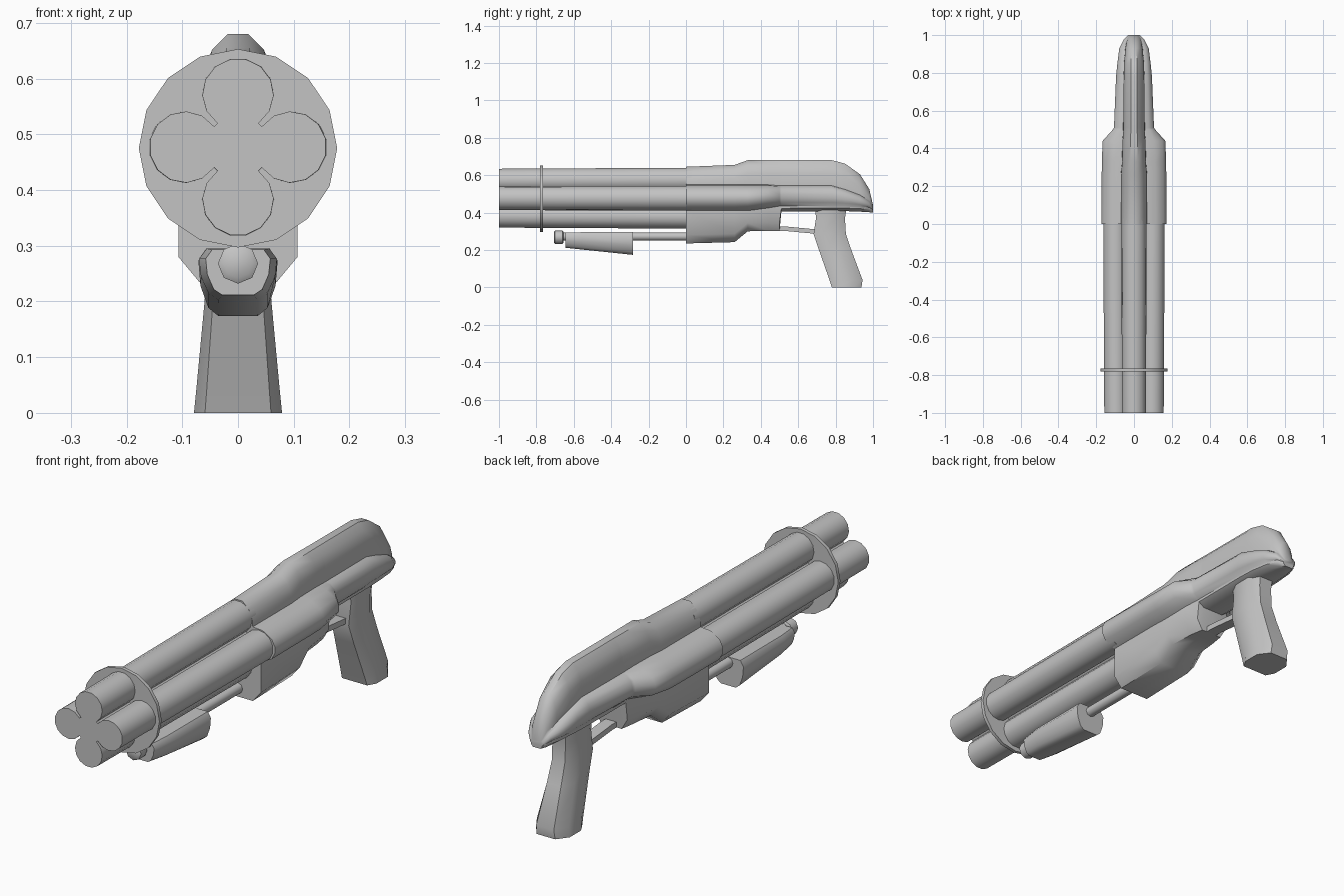
import bpy, bmesh, math
from mathutils import Vector

if "Cube" in bpy.data.objects:
    bpy.data.objects.remove(bpy.data.objects["Cube"])

metal = bpy.data.materials.new("grey metal")
metal.diffuse_color = (0.55, 0.55, 0.55, 1)
metal.use_nodes = True
metal.node_tree.nodes["Principled BSDF"].inputs["Base Color"].default_value = metal.diffuse_color


def loft(name, rings, angle=40):
    """Skin a list of equal-length closed rings and cap both ends."""
    bm = bmesh.new()
    rows = [[bm.verts.new(p) for p in ring] for ring in rings]
    n = len(rows[0])
    for a, b in zip(rows, rows[1:]):
        for i in range(n):
            j = (i + 1) % n
            bm.faces.new((a[i], a[j], b[j], b[i]))
    bm.faces.new(rows[0])
    bm.faces.new(rows[-1][::-1])
    bmesh.ops.recalc_face_normals(bm, faces=bm.faces)
    me = bpy.data.meshes.new(name)
    bm.to_mesh(me)
    bm.free()
    me.materials.append(metal)
    ob = bpy.data.objects.new(name, me)
    bpy.context.collection.objects.link(ob)
    bpy.ops.object.select_all(action='DESELECT')
    ob.select_set(True)
    bpy.context.view_layer.objects.active = ob
    bpy.ops.object.shade_smooth_by_angle(angle=math.radians(angle))
    return ob


def mirrored(half, y):
    """Full ring from half profile (x, z) whose ends lie on x = 0."""
    pts = half + [(-x, z) for x, z in half[-2:0:-1]]
    return [Vector((x, y, z)) for x, z in pts]


def disc(y, r, z, n, turn=0.0):
    return [Vector((r * math.cos(turn + math.tau * i / n), y,
                    z + r * math.sin(turn + math.tau * i / n))) for i in range(n)]


# Four barrels as one clover-shaped extrusion
def clover(y, s):
    ring = []
    for k in range(4):
        turn = k * math.pi / 2
        for i in range(12):
            a = math.radians(-145 + 290 * i / 11)
            u, v = 0.095 + 0.064 * math.cos(a), 0.064 * math.sin(a)
            ring.append(Vector((s * (u * math.cos(turn) - v * math.sin(turn)), y,
                                0.477 + s * (u * math.sin(turn) + v * math.cos(turn)))))
    return ring


loft("barrels", [clover(-1.0, 1.0), clover(0.03, 1.035)])

# Barrel band
loft("barrel_band", [disc(-0.78, 0.178, 0.475, 16), disc(-0.765, 0.178, 0.475, 16)])


# Receiver and butt: y, top, ridge half width, shoulder z, side half width,
# side bottom z, lower block half width, bottom z
def body_section(y, top, rw, sh, sw, sb, bw, bot):
    mid, h = (sh + sb) / 2, sh - sb
    drop = min(0.07, (top - sh) * 0.8)
    low = min(0.045, (sb - bot) * 0.6)
    return mirrored([(0, top), (0.3 * rw, top), (0.75 * rw, top - 0.4 * drop),
                     (rw, top - drop), (rw * 1.02, sh + 0.004),
                     (rw + (sw - rw) * 0.45, sh), (rw + (sw - rw) * 0.85, sh - 0.18 * h),
                     (sw, mid + 0.1 * h), (sw, mid - 0.1 * h),
                     (bw + (sw - bw) * 0.75, sb + 0.18 * h), (bw, sb),
                     (bw, bot + low), (bw * 0.65, bot), (0, bot)], y)


stations = [
    (0.00, .645, .068, .545, .173, .410, .107, .235),
    (0.26, .655, .068, .545, .171, .410, .107, .242),
    (0.33, .680, .062, .545, .170, .410, .104, .300),
    (0.44, .680, .060, .545, .166, .425, .090, .302),
    (0.50, .680, .056, .540, .112, .435, .075, .302),
    (0.51, .680, .056, .540, .106, .435, .075, .405),
    (0.78, .680, .054, .540, .095, .435, .075, .408),
    (0.85, .662, .052, .520, .088, .435, .072, .408),
    (0.93, .605, .045, .490, .078, .432, .062, .405),
    (0.98, .525, .036, .460, .052, .428, .044, .402),
    (1.00, .440, .022, .428, .030, .415, .026, .400),
]
loft("receiver", [body_section(*s) for s in stations], 45)


# Pistol grip: z, front y, back y, half width
def grip_section(z, y0, y1, w):
    c, h = (y0 + y1) / 2, (y1 - y0) / 2
    shape = [(.75, -1), (1, -.55), (1, .4), (.55, 1)]
    shape += [(-x, y) for x, y in shape[::-1]]
    return [Vector((w * x, c + h * y, z)) for x, y in shape]


loft("grip", [grip_section(*s) for s in (
    (0.00, .780, .938, .079), (0.04, .767, .944, .075), (0.20, .711, .884, .060),
    (0.285, .682, .855, .055), (0.37, .695, .850, .056), (0.44, .690, .860, .060))], 50)

# Trigger guard strip
loft("trigger_guard", [[Vector((x, y, z + d)) for x, d in
                        ((-.025, 0), (.025, 0), (.025, .024), (-.025, .024))]
                       for y, z in ((.47, .302), (.53, .302), (.71, .285))])


# Pump fore-end with slanting underside
def pump_section(y, top, bot, w):
    h = top - bot
    return mirrored([(0, top), (.8 * w, top), (w, top - .2 * h), (.95 * w, top - .55 * h),
                     (.75 * w, bot + .12 * h), (.5 * w, bot), (0, bot)], y)


loft("pump", [pump_section(-.645, .293, .212, .058), pump_section(-.56, .295, .203, .070),
              pump_section(-.283, .295, .174, .071)], 45)

# Pump rod and end cap
loft("pump_rod", [disc(-.70, .022, .272, 8), disc(.02, .022, .272, 8)], 50)
loft("rod_cap", [disc(-.707, .026, .268, 8), disc(-.70, .036, .268, 8),
                 disc(-.66, .036, .268, 8), disc(-.655, .028, .268, 8)], 50)
